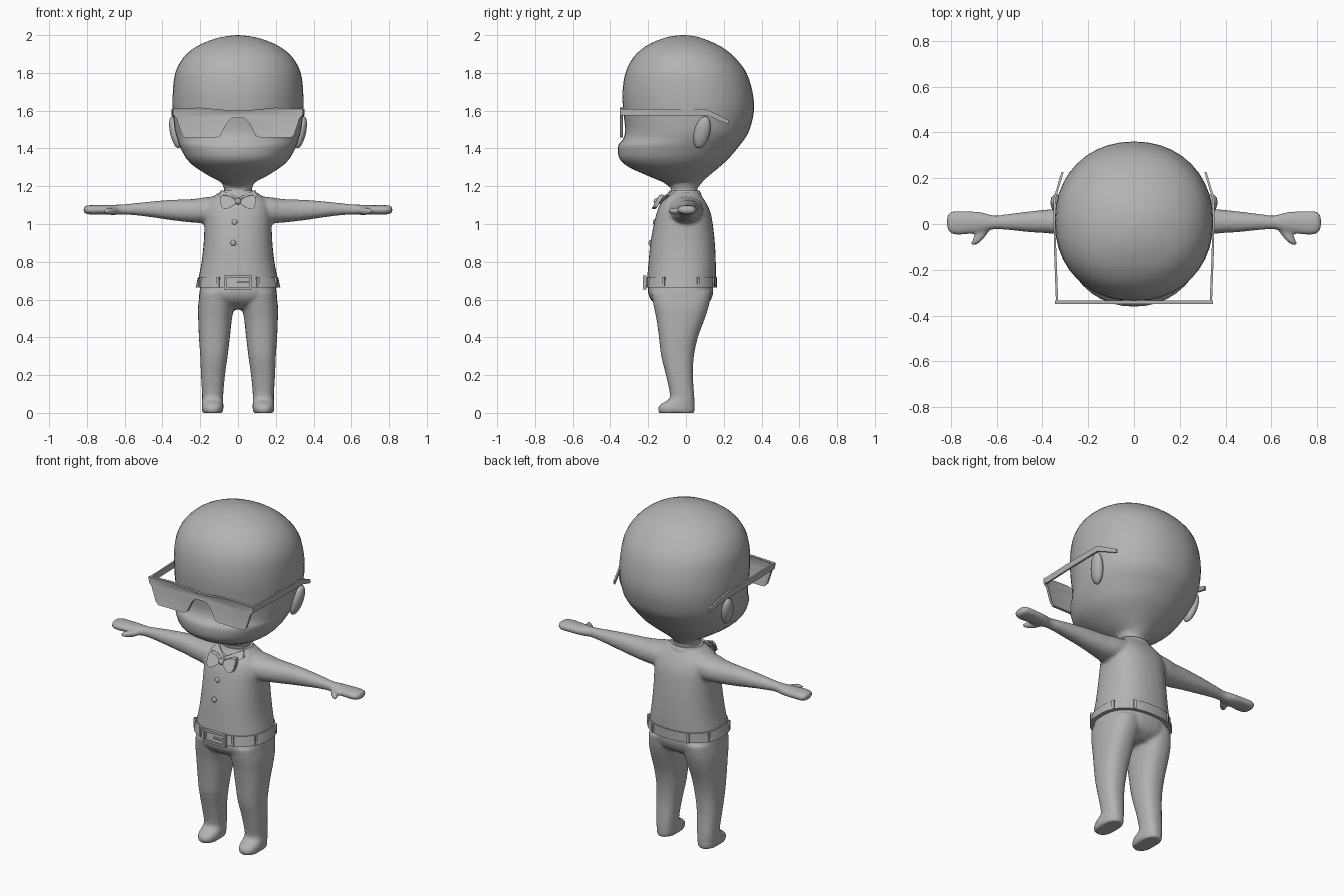
import bpy, bmesh, math
from mathutils import Vector, Matrix

if "Cube" in bpy.data.objects:
    bpy.data.objects.remove(bpy.data.objects["Cube"])

grey = bpy.data.materials.new("plain_grey")
grey.diffuse_color = (0.45, 0.45, 0.45, 1)
grey.use_nodes = True
grey.node_tree.nodes["Principled BSDF"].inputs["Base Color"].default_value = grey.diffuse_color


def finish(name, bm, angle=40, blend=0):
    """Turn a bmesh into an object; blend > 0 fuses overlapping pieces softly."""
    bmesh.ops.recalc_face_normals(bm, faces=bm.faces)
    me = bpy.data.meshes.new(name)
    bm.to_mesh(me)
    bm.free()
    me.materials.append(grey)
    ob = bpy.data.objects.new(name, me)
    bpy.context.collection.objects.link(ob)
    if blend:
        rm = ob.modifiers.new("fuse", 'REMESH')
        rm.mode, rm.voxel_size, rm.use_smooth_shade = 'VOXEL', 0.01, True
        sm = ob.modifiers.new("soften", 'SMOOTH')
        sm.factor, sm.iterations = 0.5, blend
    bpy.ops.object.select_all(action='DESELECT')
    ob.select_set(True)
    bpy.context.view_layer.objects.active = ob
    if blend:
        me.polygons.foreach_set("use_smooth", [True] * len(me.polygons))
    else:
        bpy.ops.object.shade_smooth_by_angle(angle=math.radians(angle))
    return ob


def smooth_rows(rows, steps):
    out = []
    for i in range(len(rows) - 1):
        p = [rows[max(0, min(len(rows) - 1, i + k))] for k in (-1, 0, 1, 2)]
        for s in range(steps):
            t = s / steps
            out.append([0.5 * (2*b + (c-a)*t + (2*a-5*b+4*c-d)*t*t + (3*b-a-3*c+d)*t**3)
                        for a, b, c, d in zip(*p)])
    return out + [list(rows[-1])]


def loft(bm, rows, place, n=32, e=2.2, steps=3):
    """Rows are (t, a_min, a_max, b_min, b_max); place maps (t, a, b) to xyz."""
    rings = []
    for t, a0, a1, b0, b1 in smooth_rows(rows, steps):
        ring = []
        for k in range(n):
            c, s = math.cos(math.tau * k / n), math.sin(math.tau * k / n)
            u = math.copysign(abs(c) ** (2 / e), c)
            v = math.copysign(abs(s) ** (2 / e), s)
            ring.append(bm.verts.new(place(t, (a0+a1)/2 + u*(a1-a0)/2, (b0+b1)/2 + v*(b1-b0)/2)))
        rings.append(ring)
    for r, q in zip(rings, rings[1:]):
        for k in range(n):
            bm.faces.new((r[k], r[(k+1) % n], q[(k+1) % n], q[k]))
    bm.faces.new(rings[0])
    bm.faces.new(rings[-1])


def up(t, a, b):
    return (a, b, t)


def sym(rows):
    return [(z, -w, w, f, b) for z, w, f, b in rows]


def prism(bm, pts, y0, y1, lean=0, inset=0):
    """Extrude an xz outline from y0 to y1, optionally with recessed faces."""
    a = [bm.verts.new((x, y0 + lean * z, z)) for x, z in pts]
    b = [bm.verts.new((x, y1 + lean * z, z)) for x, z in pts]
    caps = [bm.faces.new(a), bm.faces.new(b[::-1])]
    for i in range(len(pts)):
        j = (i + 1) % len(pts)
        bm.faces.new((a[j], a[i], b[i], b[j]))
    if inset:
        bmesh.ops.recalc_face_normals(bm, faces=bm.faces)
        bmesh.ops.inset_individual(bm, faces=caps, thickness=inset, depth=-0.004)


def ellipsoid(bm, loc, scale, rot=Matrix()):
    m = Matrix.Translation(loc) @ rot @ Matrix.Diagonal((*scale, 1))
    bmesh.ops.create_uvsphere(bm, u_segments=20, v_segments=12, radius=1, matrix=m)


# head with jutting muzzle
bm = bmesh.new()
loft(bm, sym([
    (1.19, .07, -.08, .06), (1.22, .09, -.12, .085), (1.25, .145, -.19, .115),
    (1.30, .225, -.30, .175), (1.34, .268, -.348, .22), (1.38, .293, -.36, .255),
    (1.42, .312, -.357, .287), (1.45, .322, -.333, .31), (1.50, .335, -.322, .337),
    (1.60, .345, -.332, .36), (1.70, .345, -.336, .352), (1.80, .332, -.32, .32),
    (1.88, .29, -.28, .26), (1.94, .22, -.215, .185), (1.98, .125, -.13, .095),
    (1.995, .055, -.07, .04), (2.0, .004, -.02, -.01)]), up, n=40, e=2.12)
finish("head", bm, 60)

# ears
bm = bmesh.new()
for s in (-1, 1):
    rot = Matrix.Rotation(math.radians(-14), 4, 'X') @ Matrix.Rotation(math.radians(s * 12), 4, 'Y')
    ellipsoid(bm, (s * .332, .085, 1.485), (.028, .042, .088), rot)
finish("ears", bm, 60)

# neck
bm = bmesh.new()
loft(bm, sym([(1.08, .085, -.09, .07), (1.16, .078, -.085, .065), (1.19, .074, -.082, .062),
              (1.24, .10, -.12, .085)]), up)
finish("neck", bm, 60)

# shirt with arms and hands
bm = bmesh.new()
loft(bm, sym([(.67, .213, -.208, .155), (.72, .208, -.205, .158), (.80, .193, -.198, .158),
              (.90, .182, -.188, .153), (1.0, .178, -.17, .142), (1.06, .178, -.155, .13),
              (1.11, .165, -.135, .108), (1.15, .125, -.105, .082), (1.175, .085, -.085, .065)]),
     up, e=2.35)
for s in (-1, 1):
    loft(bm, [(.08, -.09, .09, 1.01, 1.15), (.17, -.085, .088, 1.005, 1.142),
              (.24, -.065, .078, 1.008, 1.132), (.35, -.043, .066, 1.02, 1.128),
              (.45, -.036, .056, 1.035, 1.12), (.55, -.026, .044, 1.047, 1.11),
              (.61, -.023, .037, 1.05, 1.104), (.66, -.034, .05, 1.048, 1.102),
              (.71, -.042, .056, 1.05, 1.1), (.77, -.048, .058, 1.05, 1.1),
              (.805, -.038, .052, 1.053, 1.098), (.818, -.012, .028, 1.065, 1.088)],
         lambda t, a, b: (s * t, a, b))
    rot = Matrix.Rotation(s * math.radians(-48), 4, 'Z')
    ellipsoid(bm, (s * .672, -.052, 1.068), (.056, .02, .02), rot)
finish("shirt_and_arms", bm, blend=4)

# trousers with legs and feet
bm = bmesh.new()
loft(bm, sym([(.71, .19, -.19, .14), (.65, .203, -.202, .145), (.61, .204, -.192, .137),
              (.575, .17, -.16, .115), (.548, .10, -.10, .07)]), up, e=2.4)
for s in (-1, 1):
    loft(bm, [(.64, .01, .2, -.185, .135), (.57, .018, .211, -.172, .122),
              (.50, .032, .211, -.157, .1), (.40, .043, .207, -.143, .063),
              (.30, .055, .2, -.131, .042), (.20, .069, .196, -.106, .037),
              (.10, .078, .19, -.085, .043), (.07, .079, .19, -.092, .045),
              (.05, .078, .191, -.128, .046), (.03, .077, .192, -.147, .046),
              (.008, .08, .19, -.147, .046), (-.001, .085, .185, -.14, .042)],
         lambda t, a, b: (s * a, b, t), e=2.4)
finish("trousers_and_feet", bm, blend=3)

# belt
bm = bmesh.new()
loft(bm, sym([(.664, .224, -.218, .163), (.72, .212, -.21, .164)]), up, n=48, e=2.35, steps=1)
finish("belt", bm)

# belt loops
bm = bmesh.new()
for deg in (25, 62, 118, 155, 205, 245, 295, 335):
    c, s = math.cos(math.radians(deg)), math.sin(math.radians(deg))
    x = .219 * math.copysign(abs(c) ** .851, c)
    y = -.026 + .191 * math.copysign(abs(s) ** .851, s)
    m = Matrix.Translation((x, y, .692)) @ Matrix.Rotation(math.atan2(s, c), 4, 'Z')
    bmesh.ops.create_cube(bm, size=1, matrix=m @ Matrix.Diagonal((.012, .014, .056, 1)))
finish("belt_loops", bm)

# buckle frame from four bars
bm = bmesh.new()
for x, z, w, h in ((0, .722, .146, .012), (0, .66, .146, .012),
                   (-.067, .691, .012, .07), (.067, .691, .012, .07), (.03, .691, .07, .008)):
    bmesh.ops.create_cube(bm, size=1, matrix=Matrix.Translation((x, -.218, z))
                          @ Matrix.Diagonal((w, .018, h, 1)))
finish("buckle", bm)

# shirt buttons
bm = bmesh.new()
for x, y, z in ((-.018, -.166, 1.01), (-.025, -.189, .9)):
    ellipsoid(bm, (x, y, z), (.015, .009, .015))
finish("buttons", bm, 60)

# collar band and flaps
bm = bmesh.new()
loft(bm, sym([(1.13, .108, -.112, .088), (1.165, .098, -.095, .078), (1.178, .09, -.088, .07)]),
     up, e=2.1)
for s in (-1, 1):
    flap = [(0, -.128, 1.14), (s * .045, -.148, 1.105), (s * .105, -.098, 1.15), (s * .085, -.062, 1.178)]
    vs = [[bm.verts.new(Vector(p) + Vector((0, d, 0))) for p in flap] for d in (-.006, .012)]
    bm.faces.new(vs[0])
    bm.faces.new(vs[1])
    for i in range(4):
        j = (i + 1) % 4
        bm.faces.new((vs[0][i], vs[0][j], vs[1][j], vs[1][i]))
finish("collar", bm)

# bow tie, leaning back along the chest
bm = bmesh.new()
for s in (-1, 1):
    prism(bm, [(s * x, z) for x, z in ((.008, 1.13), (.04, 1.145), (.08, 1.158), (.092, 1.145),
          (.094, 1.11), (.085, 1.085), (.06, 1.077), (.03, 1.095), (.008, 1.11))],
          -.163 - .55 * 1.115, -.138 - .55 * 1.115, lean=.55)
bmesh.ops.bevel(bm, geom=bm.edges[:], offset=.005, segments=2, affect='EDGES')
ellipsoid(bm, (0, -.155, 1.12), (.017, .016, .018))
finish("bow_tie", bm, 50)

# glasses front, recessed lenses on both faces
bm = bmesh.new()
half = [(.04, 1.6), (.1, 1.607), (.2, 1.616), (.345, 1.61), (.342, 1.575), (.326, 1.56),
        (.298, 1.475), (.28, 1.457), (.115, 1.457), (.092, 1.468), (.06, 1.535), (.035, 1.56)]
prism(bm, half + [(-x, z) for x, z in reversed(half)], -.35, -.334, inset=.01)
finish("glasses_front", bm, 30)

# glasses temples with bent tips
bm = bmesh.new()
path = [(.336, -.345, 1.592, .018), (.345, -.1, 1.592, .018), (.347, .11, 1.591, .016), (.312, .228, 1.538, .011)]
for s in (-1, 1):
    rings = [[bm.verts.new((s * (x + dx), y, z + dz * h)) for dx, dz in
              ((-.005, -1), (.005, -1), (.005, 1), (-.005, 1))] for x, y, z, h in path]
    for r, q in zip(rings, rings[1:]):
        for k in range(4):
            bm.faces.new((r[k], r[(k+1) % 4], q[(k+1) % 4], q[k]))
    bm.faces.new(rings[0])
    bm.faces.new(rings[-1])
finish("glasses_temples", bm, 30)
